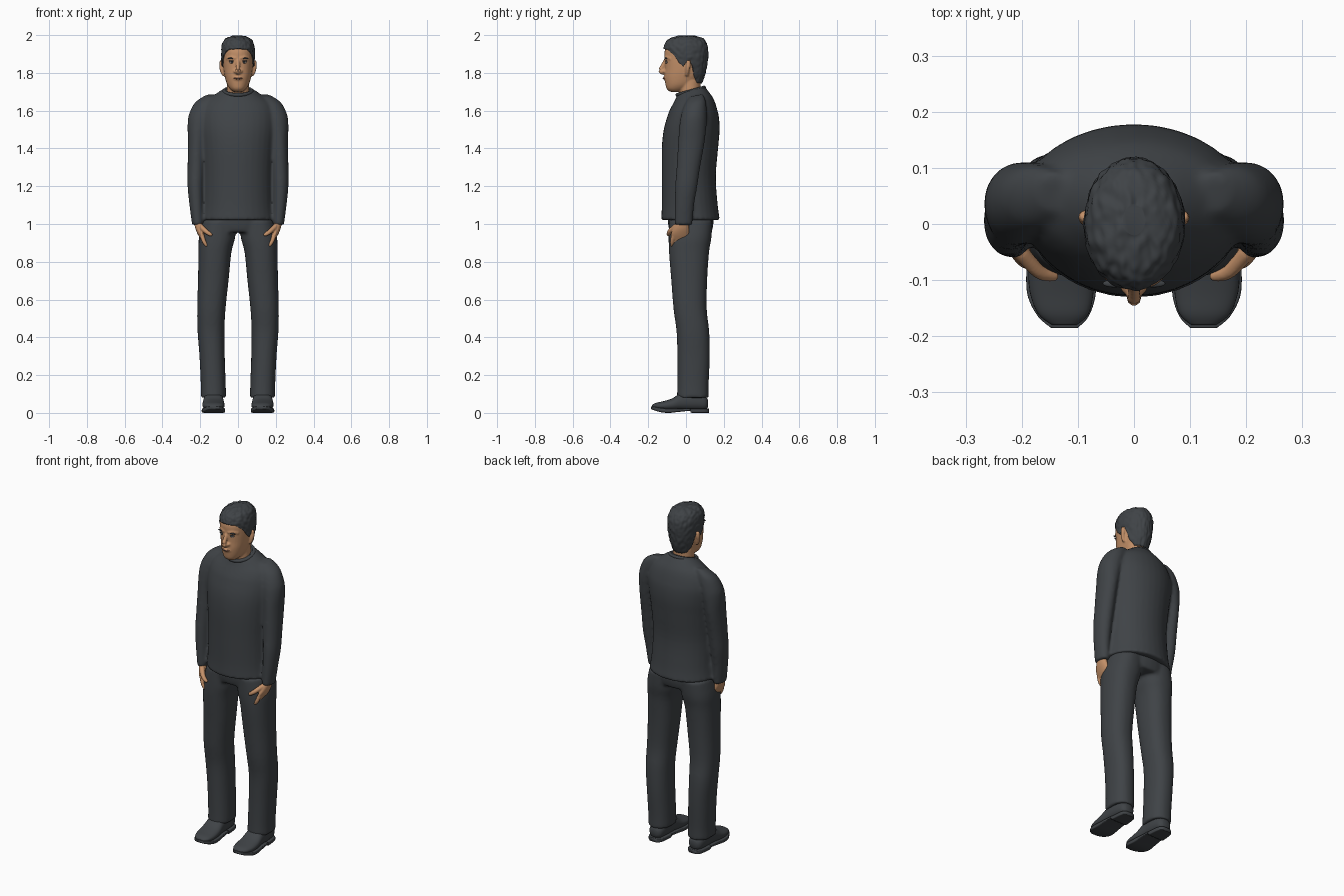
import bpy, bmesh, math
from mathutils import Vector, noise

if "Cube" in bpy.data.objects:
    bpy.data.objects.remove(bpy.data.objects["Cube"])


def material(name, rgb):
    m = bpy.data.materials.new(name)
    m.use_nodes = True
    m.diffuse_color = (*rgb, 1)
    b = m.node_tree.nodes["Principled BSDF"]
    b.inputs["Base Color"].default_value = (*rgb, 1)
    b.inputs["Roughness"].default_value = 0.8
    return m


CHARCOAL = material("charcoal", (0.05, 0.056, 0.062))
SKIN = material("skin", (0.55, 0.28, 0.14))
LIPS = material("lips", (0.36, 0.15, 0.09))
WHITE = material("eye white", (0.5, 0.42, 0.36))


def catmull(a, b, c, d, t):
    return 0.5 * (2 * b + (c - a) * t + (2 * a - 5 * b + 4 * c - d) * t * t
                  + (3 * b - a - 3 * c + d) * t ** 3)


def resample(rows, steps=4):
    """Smooth curve through the rows."""
    out = []
    for i in range(len(rows) - 1):
        k = [rows[max(0, min(len(rows) - 1, i + j))] for j in (-1, 0, 1, 2)]
        out += [[catmull(*v, s / steps) for v in zip(*k)] for s in range(steps)]
    return out + [list(rows[-1])]


def skin_rings(bm, rings):
    vs = [[bm.verts.new(p) for p in r] for r in rings]
    n = len(vs[0])
    for a, b in zip(vs, vs[1:]):
        for i in range(n):
            bm.faces.new((a[i], a[(i + 1) % n], b[(i + 1) % n], b[i]))
    bm.faces.new(vs[0])
    bm.faces.new(vs[-1])


def loft(bm, rows, axis="z", side=1, e=2.0, n=32):
    """Rows: position along axis, centre x, low, high, half width."""
    rings = []
    for pos, cx, lo, hi, r in resample(rows):
        ring = []
        for i in range(n):
            a = math.tau * i / n
            c, s = math.cos(a), math.sin(a)
            x = side * (cx + r * math.copysign(abs(c) ** (2 / e), c))
            w = (lo + hi) / 2 + (hi - lo) / 2 * math.copysign(abs(s) ** (2 / e), s)
            ring.append((x, w, pos) if axis == "z" else (x, pos, w))
        rings.append(ring)
    skin_rings(bm, rings)


def tube(bm, rows, side=1, n=12):
    """Rows: x, y, z, radius."""
    rows = resample(rows)
    pts = [Vector((side * r[0], r[1], r[2])) for r in rows]
    rings = []
    for i, p in enumerate(pts):
        d = pts[min(i + 1, len(pts) - 1)] - pts[max(i - 1, 0)]
        q = d.to_track_quat("Z", "Y")
        rings.append([p + q @ Vector((math.cos(math.tau * k / n), math.sin(math.tau * k / n), 0))
                      * rows[i][3] for k in range(n)])
    skin_rings(bm, rings)


def finish(name, bm, mat, voxel=0, smooth=0):
    bmesh.ops.recalc_face_normals(bm, faces=bm.faces)
    for f in bm.faces:
        f.smooth = True
    me = bpy.data.meshes.new(name)
    bm.to_mesh(me)
    bm.free()
    me.materials.append(mat)
    ob = bpy.data.objects.new(name, me)
    bpy.context.collection.objects.link(ob)
    if voxel:
        m = ob.modifiers.new("fuse", "REMESH")
        m.mode, m.voxel_size, m.use_smooth_shade = "VOXEL", voxel, True
    if smooth:
        m = ob.modifiers.new("soften", "SMOOTH")
        m.factor, m.iterations = 0.5, smooth
    return ob


def ball(name, loc, size, mat, tilt=0):
    bpy.ops.mesh.primitive_uv_sphere_add(segments=20, ring_count=12, radius=1, location=loc,
                                         rotation=(0, tilt, 0))
    ob = bpy.context.object
    ob.name, ob.scale = name, size
    ob.data.materials.append(mat)
    bpy.ops.object.shade_smooth()


# Sweater: torso and sleeves fused
bm = bmesh.new()
loft(bm, [(1.02, 0, -.132, .18, .197), (1.1, 0, -.128, .168, .186), (1.25, 0, -.128, .158, .181),
          (1.4, 0, -.128, .17, .19), (1.5, 0, -.118, .178, .2), (1.58, 0, -.095, .172, .2),
          (1.64, 0, -.073, .15, .175), (1.68, 0, -.055, .12, .125), (1.71, 0, -.045, .095, .08)])
for s in (1, -1):
    loft(bm, [(1.675, .14, .02, .09, .03), (1.64, .17, -.005, .105, .058), (1.58, .192, -.025, .11, .068),
              (1.52, .207, -.035, .108, .06), (1.43, .217, -.042, .098, .048), (1.3, .221, -.05, .075, .046),
              (1.2, .224, -.057, .06, .043), (1.1, .22, -.06, .043, .037), (.995, .214, -.062, .033, .029)],
         side=s)
for v in bm.verts:  # neckline drops towards the front
    if v.co.z > 1.6:
        v.co.z += .28 * (v.co.y - .025) * (v.co.z - 1.6) / .1
finish("sweater", bm, CHARCOAL, .009, 5)

bpy.ops.mesh.primitive_torus_add(major_segments=40, minor_segments=10, major_radius=.073,
                                 minor_radius=.01, location=(0, .025, 1.703), rotation=(.27, 0, 0))
collar = bpy.context.object
collar.name = "collar"
collar.data.materials.append(CHARCOAL)
bpy.ops.object.shade_smooth()

# Trousers: hips and legs fused
bm = bmesh.new()
loft(bm, [(1.08, 0, -.1, .145, .165), (1.0, 0, -.095, .145, .188), (.955, 0, -.085, .135, .185)])
for s in (1, -1):
    loft(bm, [(1.02, .1, -.09, .14, .088), (.93, .111, -.092, .135, .096), (.85, .122, -.09, .122, .087),
              (.7, .131, -.078, .112, .081), (.55, .141, -.066, .11, .075), (.43, .143, -.05, .123, .071),
              (.3, .137, -.046, .126, .067), (.15, .131, -.046, .12, .066), (.08, .13, -.048, .12, .067)],
         side=s, e=2.3)
finish("trousers", bm, CHARCOAL, .009, 5)

for s, label in ((1, "left"), (-1, "right")):
    # Shoes
    bm = bmesh.new()
    loft(bm, [(.116, .13, .03, .07, .022), (.1, .13, .015, .09, .04), (.05, .13, .012, .115, .05),
              (-.02, .13, .012, .11, .053), (-.07, .13, .012, .078, .058), (-.12, .129, .014, .062, .057),
              (-.16, .126, .02, .053, .045), (-.18, .124, .027, .042, .022)], axis="y", side=s, e=2.3)
    finish(label + "_shoe", bm, CHARCOAL)
    bm = bmesh.new()
    loft(bm, [(.122, .13, 0, .022, .025), (.1, .13, 0, .024, .044), (.03, .13, 0, .024, .052),
              (.02, .13, .01, .024, .053), (-.04, .13, .005, .024, .058), (-.09, .13, 0, .024, .062),
              (-.13, .129, .003, .026, .06), (-.165, .126, .012, .032, .045), (-.185, .124, .02, .034, .024)],
         axis="y", side=s, e=7)
    finish(label + "_sole", bm, CHARCOAL)
    # Hands: palm, four fingers and thumb fused
    bm = bmesh.new()
    loft(bm, [(1.03, .213, -.043, .012, .022), (.98, .206, -.066, .016, .021),
              (.945, .194, -.08, .017, .019), (.915, .182, -.078, .014, .013)], side=s)
    for k in range(4):
        y = -.068 + .024 * k
        tip = .874 + (.008 if k in (0, 3) else 0)
        tube(bm, [(.19, y, .935, .012), (.178, y - .006, .903, .0105), (.163, y - .005, tip, .008)], s)
    tube(bm, [(.202, -.05, .99, .015), (.172, -.083, .963, .013), (.152, -.092, .948, .011),
              (.137, -.094, .94, .007)], s)
    finish(label + "_hand", bm, SKIN, .004, 2)

# Head: skull, neck, nose, brow ridge and ears fused
bm = bmesh.new()
loft(bm, [(1.64, 0, -.035, .085, .066), (1.7, 0, -.036, .078, .06), (1.76, 0, -.04, .078, .06)])
loft(bm, [(1.7, 0, -.085, -.02, .024), (1.715, 0, -.102, .01, .042), (1.74, 0, -.109, .05, .058),
          (1.78, 0, -.114, .085, .07), (1.82, 0, -.112, .1, .077), (1.87, 0, -.113, .106, .081),
          (1.92, 0, -.112, .106, .08), (1.96, 0, -.085, .09, .065), (1.98, 0, -.05, .06, .04)], e=2.2)
tube(bm, [(0, -.106, 1.872, .009), (0, -.122, 1.84, .011), (0, -.134, 1.812, .0135), (0, -.118, 1.8, .012)])
for s in (1, -1):
    tube(bm, [(.004, -.108, 1.803, .01), (.014, -.116, 1.807, .009), (.02, -.108, 1.808, .006)], s)
    tube(bm, [(.01, -.108, 1.877, .009), (.035, -.1, 1.882, .01), (.058, -.078, 1.875, .009)], s)
    tube(bm, [(.074, .004, 1.785, .008), (.084, .006, 1.81, .011), (.087, .012, 1.84, .013),
              (.086, .013, 1.865, .011)], s)
tube(bm, [(-.024, -.101, 1.77, .008), (0, -.113, 1.772, .01), (.024, -.101, 1.77, .008)])
finish("head", bm, SKIN, .005, 3)

# Face details
for s, label in ((1, "left"), (-1, "right")):
    ball(label + "_eye", (s * .032, -.102, 1.856), (.014, .007, .006), WHITE)
    ball(label + "_iris", (s * .032, -.107, 1.856), (.006, .003, .0055), CHARCOAL)
    ball(label + "_upper_lid", (s * .032, -.105, 1.863), (.017, .005, .003), CHARCOAL)
    ball(label + "_eyebrow", (s * .035, -.106, 1.877), (.021, .007, .0045), CHARCOAL, s * .08)
ball("lips", (0, -.115, 1.771), (.023, .008, .0055), LIPS)
ball("mouth_line", (0, -.1205, 1.772), (.02, .003, .0014), CHARCOAL)


def lookup(table, x):
    for a, b in zip(table, table[1:]):
        if x <= b[0]:
            t = (x - a[0]) / (b[0] - a[0])
            return [p + (q - p) * t for p, q in zip(a[1:], b[1:])]
    return table[-1][1:]


# Hair: a tousled dome grown up from the hairline
hairline = [(0, 1.928), (35, 1.924), (58, 1.895), (72, 1.855), (84, 1.835), (92, 1.86), (106, 1.85),
            (118, 1.78), (135, 1.748), (181, 1.742)]
dome = resample([(1.73, -.1, .078, .06), (1.8, -.113, .103, .08), (1.87, -.118, .116, .088),
                 (1.92, -.119, .118, .089), (1.96, -.108, .108, .081), (1.985, -.077, .085, .06),
                 (1.997, -.02, .035, .02)], 6)
bm = bmesh.new()
rings, around, up = [], 120, 36
for j in range(up + 1):
    ring = []
    for i in range(around):
        a = math.tau * i / around
        h = lookup(hairline, abs(math.degrees(a) - 360 * (i > around / 2)))[0]
        z = h + (1.997 - h) * math.sin(math.pi / 2 * j / up)
        lo, hi, r = lookup(dome, z)
        p = Vector((r * math.sin(a), (lo + hi) / 2 - (hi - lo) / 2 * math.cos(a), z))
        tuft = noise.noise(Vector((p.x * 75, p.y * 45, p.z * 55)))
        out = (p - Vector((0, 0, 1.87))).normalized()
        ring.append(p + out * (.005 * tuft))
    rings.append(ring)
skin_rings(bm, rings)
bm.faces.ensure_lookup_table()
bmesh.ops.delete(bm, geom=[bm.faces[-2]], context="FACES_ONLY")
hair = finish("hair", bm, CHARCOAL)
rim = hair.modifiers.new("thickness", "SOLIDIFY")
rim.thickness, rim.offset = .012, -1
